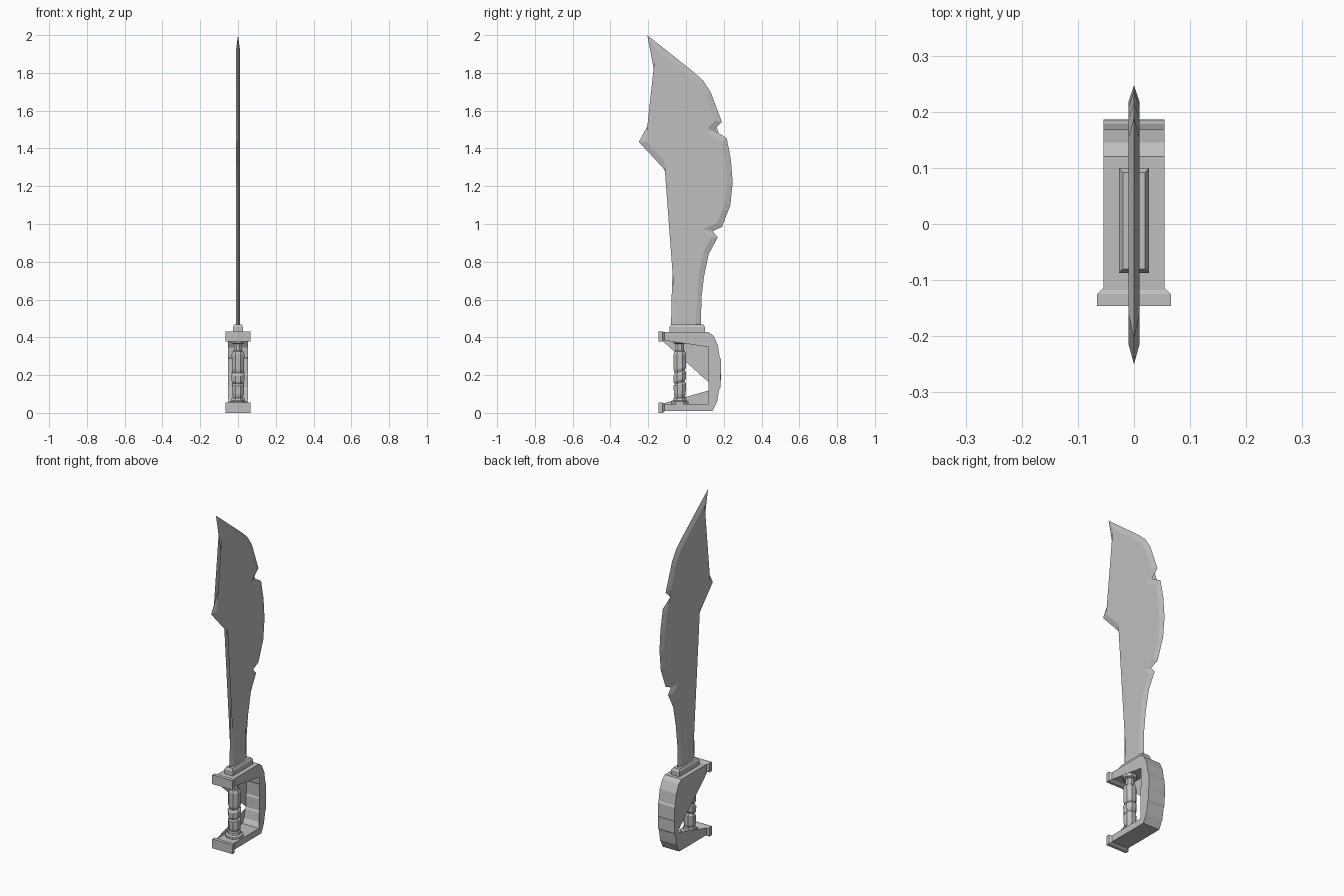
import bpy, bmesh, math
from mathutils import Vector

cube = bpy.data.objects.get("Cube")
if cube:
    bpy.data.objects.remove(cube)

steel = bpy.data.materials.new("plain grey steel")
steel.use_nodes = True
steel.diffuse_color = (0.52, 0.52, 0.52, 1)
steel.node_tree.nodes["Principled BSDF"].inputs["Base Color"].default_value = (0.52, 0.52, 0.52, 1)


def loft(name, rings, cap=True):
    """Join equal-length rings of points into a closed, flat-shaded solid."""
    bm = bmesh.new()
    loops = [[bm.verts.new(p) for p in ring] for ring in rings]
    n = len(loops[0])
    for a, b in zip(loops, loops[1:]):
        for i in range(n):
            j = (i + 1) % n
            bm.faces.new((a[i], a[j], b[j], b[i]))
    if cap:
        bm.faces.new(loops[0][::-1])
        bm.faces.new(loops[-1])
    bmesh.ops.triangulate(bm, faces=[f for f in bm.faces if len(f.verts) > 4])
    bmesh.ops.recalc_face_normals(bm, faces=bm.faces)
    mesh = bpy.data.meshes.new(name)
    bm.to_mesh(mesh)
    bm.free()
    mesh.materials.append(steel)
    obj = bpy.data.objects.new(name, mesh)
    bpy.context.collection.objects.link(obj)
    return obj


def inset(points, width):
    """Move a clockwise outline inward by an even width."""
    result = []
    for i, p in enumerate(points):
        p = Vector(p)
        before = (p - Vector(points[i - 1])).normalized()
        after = (Vector(points[(i + 1) % len(points)]) - p).normalized()
        n1, n2 = Vector((before.y, -before.x)), Vector((after.y, -after.x))
        result.append(p + (n1 + n2) * width / (1 + n1.dot(n2)))
    return result


def side(points, x):
    return [(x, p[0], p[1]) for p in points]


def rect(hx, y0, y1, z):
    return [(-hx, y0, z), (hx, y0, z), (hx, y1, z), (-hx, y1, z)]


# Blade: notched outline, sharp rim and a flat raised centre
outline = [
    (-.205, 2), (.04, 1.805), (.09, 1.76), (.13, 1.7), (.19, 1.54),
    (.145, 1.497), (.215, 1.455), (.238, 1.34), (.247, 1.22), (.235, 1.1),
    (.19, .985), (.14, .962), (.168, .93), (.12, .84), (.095, .72),
    (.081, .6), (.08, .42), (-.08, .42), (-.075, .65), (-.06, .97),
    (-.062, 1.16), (-.08, 1.22), (-.12, 1.295), (-.25, 1.435),
    (-.18, 1.56), (-.152, 1.725)]
flat = inset(outline, .03)
loft("blade", [side(flat, -.01), side(outline, 0), side(flat, .01)])

# Collar at the blade root, with a chamfered top
loft("blade_collar", [rect(.027, -.087, .1, .42), rect(.027, -.087, .1, .455),
                      rect(.02, -.08, .092, .467)])

# Hand guard: one C-shaped strip with shallow steps along the knuckles
guard = [
    (-.13, .427), (.12, .427), (.145, .408), (.168, .36), (.178, .295),
    (.184, .285), (.186, .21), (.182, .2), (.182, .135), (.176, .125),
    (.165, .06), (.14, .01), (-.13, .01),
    (-.13, .048), (.118, .048), (.135, .075), (.144, .125), (.15, .135),
    (.152, .2), (.157, .21), (.155, .285), (.148, .295), (.142, .345),
    (.115, .386), (-.13, .386)]
loft("hand_guard", [side(guard, -.054), side(guard, .054)])

# Flared lips at the front ends of the guard
for name, z0, z1 in (("lower_lip", .0, .054), ("upper_lip", .378, .432)):
    m = .008
    sections = [(-.146, .066, 0), (-.125, .066, 0), (-.113, .054, m)]
    loft(name, [[(-hx, y, z0 + d), (hx, y, z0 + d), (hx, y, z1 - d), (-hx, y, z1 - d)]
                for y, hx, d in sections])

# Grip: eight-sided turned handle; the third value tilts the wrapped bands
profile = [
    (.05, .045, 0), (.05, .06, 0), (.038, .066, 0), (.036, .078, 0),
    (.029, .082, 0), (.034, .1, 0), (.035, .15, .2), (.028, .16, .3),
    (.036, .174, .3), (.037, .206, .3), (.029, .218, .3), (.035, .234, .2),
    (.036, .31, 0), (.03, .326, 0), (.024, .33, 0), (.024, .365, 0),
    (.039, .37, 0), (.039, .39, 0)]
rings = []
for r, z, tilt in profile:
    ring = []
    for k in range(8):
        a = math.tau * (k + .5) / 8
        x, y = r * math.cos(a), r * math.sin(a)
        ring.append((x, y - .033, z + y * tilt))
    rings.append(ring)
loft("grip", rings)
